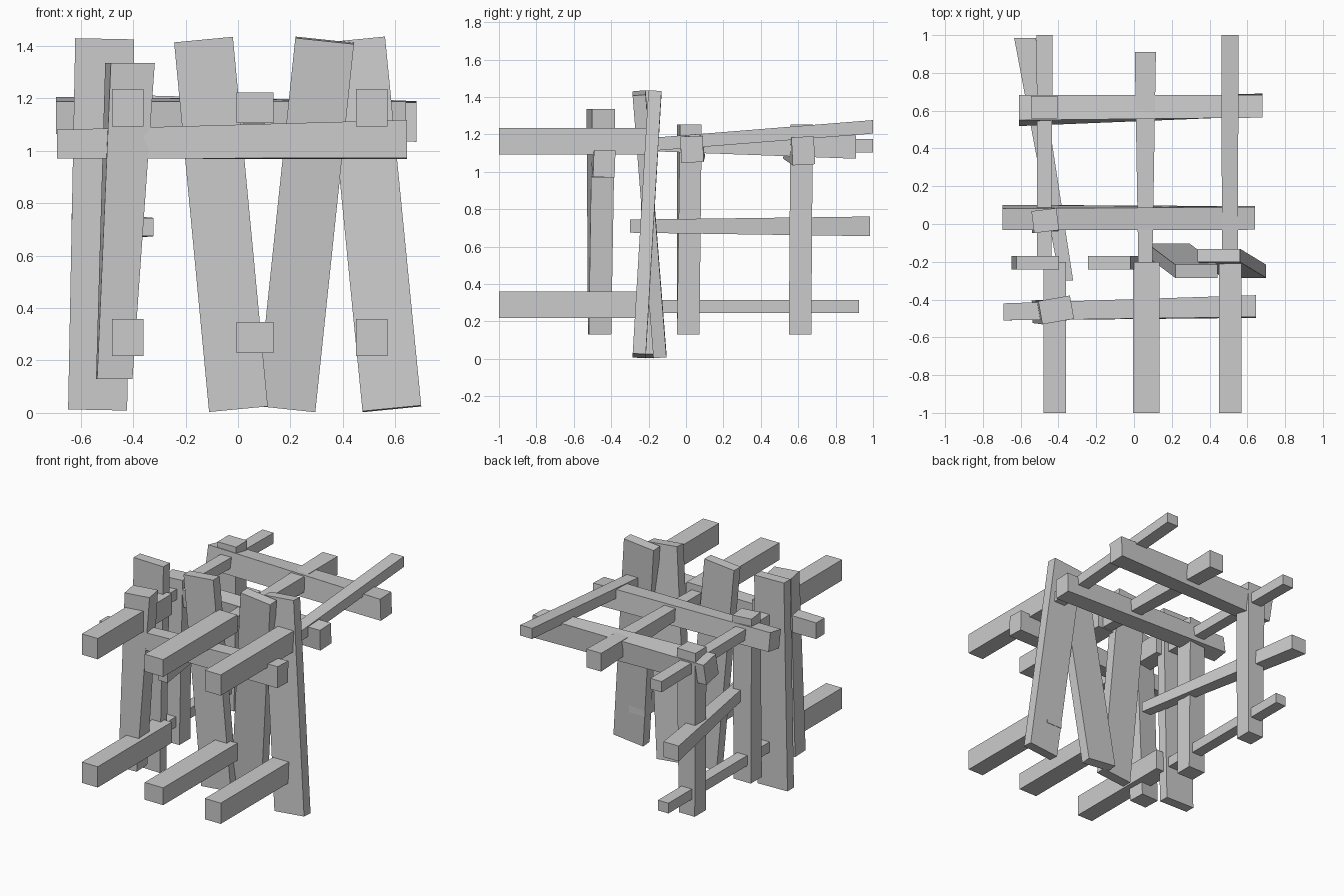
import bpy, bmesh
from math import radians
from mathutils import Vector, Matrix

if "Cube" in bpy.data.objects:
    bpy.data.objects.remove(bpy.data.objects["Cube"])

# axis -> the two directions that span a timber's end section
SPAN = {'X': (Vector((0, 1, 0)), Vector((0, 0, 1))),
        'Y': (Vector((1, 0, 0)), Vector((0, 0, 1))),
        'Z': (Vector((1, 0, 0)), Vector((0, 1, 0)))}


def timber(name, axis, *ends):
    """Tapered four-sided timber; each end is (centre, (width, height), twist in degrees)."""
    u, v = SPAN[axis]
    bm = bmesh.new()
    rings = []
    for centre, (w, h), twist in ends:
        rot = Matrix.Rotation(radians(twist), 3, axis)
        rings.append([bm.verts.new(Vector(centre) + rot @ (u * w / 2 * a + v * h / 2 * b))
                      for a, b in ((-1, -1), (1, -1), (1, 1), (-1, 1))])
    for ring in rings:
        bm.faces.new(ring)
    for i in range(4):
        j = (i + 1) % 4
        bm.faces.new((rings[0][i], rings[0][j], rings[1][j], rings[1][i]))
    bmesh.ops.recalc_face_normals(bm, faces=bm.faces)
    mesh = bpy.data.meshes.new(name)
    bm.to_mesh(mesh)
    bm.free()
    obj = bpy.data.objects.new(name, mesh)
    bpy.context.collection.objects.link(obj)
    return obj


# Leaning upright planks
for i, (x, y, rx, ry) in enumerate([(-0.522, -0.205, 0, 1.1), (-0.065, -0.205, 0, -5.4),
                                    (0.257, -0.195, 4.5, 6), (0.518, -0.208, -3.4, -5.6)]):
    plank = timber(f"upright_plank_{i + 1}", 'Z',
                   ((0, 0, -0.708), (0.225, 0.07), 0), ((0, 0, 0.708), (0.225, 0.07), 0))
    plank.location = (x, y, 0.719)
    plank.rotation_euler = (radians(rx), radians(ry), 0)

# Cross beams
timber("front_cross_beam", 'X', ((-0.69, -0.465, 1.025), (0.09, 0.11), 0),
       ((0.645, -0.437, 1.043), (0.115, 0.145), -2))
timber("middle_cross_beam", 'X', ((-0.695, 0.035, 1.135), (0.115, 0.125), 9),
       ((0.64, 0.032, 1.12), (0.12, 0.14), 2))
timber("back_cross_beam", 'X', ((-0.61, 0.6, 1.13), (0.135, 0.15), -12),
       ((0.68, 0.627, 1.112), (0.12, 0.15), 3))

# Posts on the left side
timber("front_post", 'Z', ((-0.472, -0.462, 0.13), (0.135, 0.12), 2),
       ((-0.412, -0.455, 1.335), (0.17, 0.125), 10))
timber("middle_post", 'Z', ((-0.475, 0.012, 0.13), (0.13, 0.12), 0),
       ((-0.47, 0.018, 1.252), (0.133, 0.117), 7))
timber("back_post", 'Z', ((-0.475, 0.61, 0.13), (0.12, 0.12), 0),
       ((-0.475, 0.618, 1.252), (0.14, 0.12), 0))

# Front projecting beams, upper and lower rows
for side, x, w, h in (("left", -0.42, 0.12, 0.142), ("centre", 0.065, 0.14, 0.118),
                      ("right", 0.51, 0.12, 0.142)):
    for row, z in (("upper", 1.164), ("lower", 0.288)):
        timber(f"{row}_{side}_front_beam", 'Y', ((x, -1, z), (w, h), 0),
               ((x, -0.2, z), (w, h), 0))

# Rails running to the back
timber("upper_left_rail", 'Y', ((-0.475, -0.2, 1.15), (0.075, 0.07), 0),
       ((-0.473, 1, 1.138), (0.085, 0.073), 0))
timber("upper_centre_rail", 'Y', ((0.06, -0.2, 1.145), (0.075, 0.07), 0),
       ((0.06, 0.91, 1.132), (0.112, 0.125), 0))
timber("upper_right_rail", 'Y', ((0.508, -0.2, 1.145), (0.085, 0.07), 0),
       ((0.508, 1, 1.24), (0.09, 0.072), 0))
timber("middle_side_rail", 'Y', ((-0.357, -0.3, 0.709), (0.07, 0.07), 0),
       ((-0.577, 0.985, 0.708), (0.115, 0.105), 0))
timber("lower_side_rail", 'Y', ((-0.475, -0.2, 0.28), (0.075, 0.07), 0),
       ((-0.475, 0.925, 0.28), (0.08, 0.07), 0))
